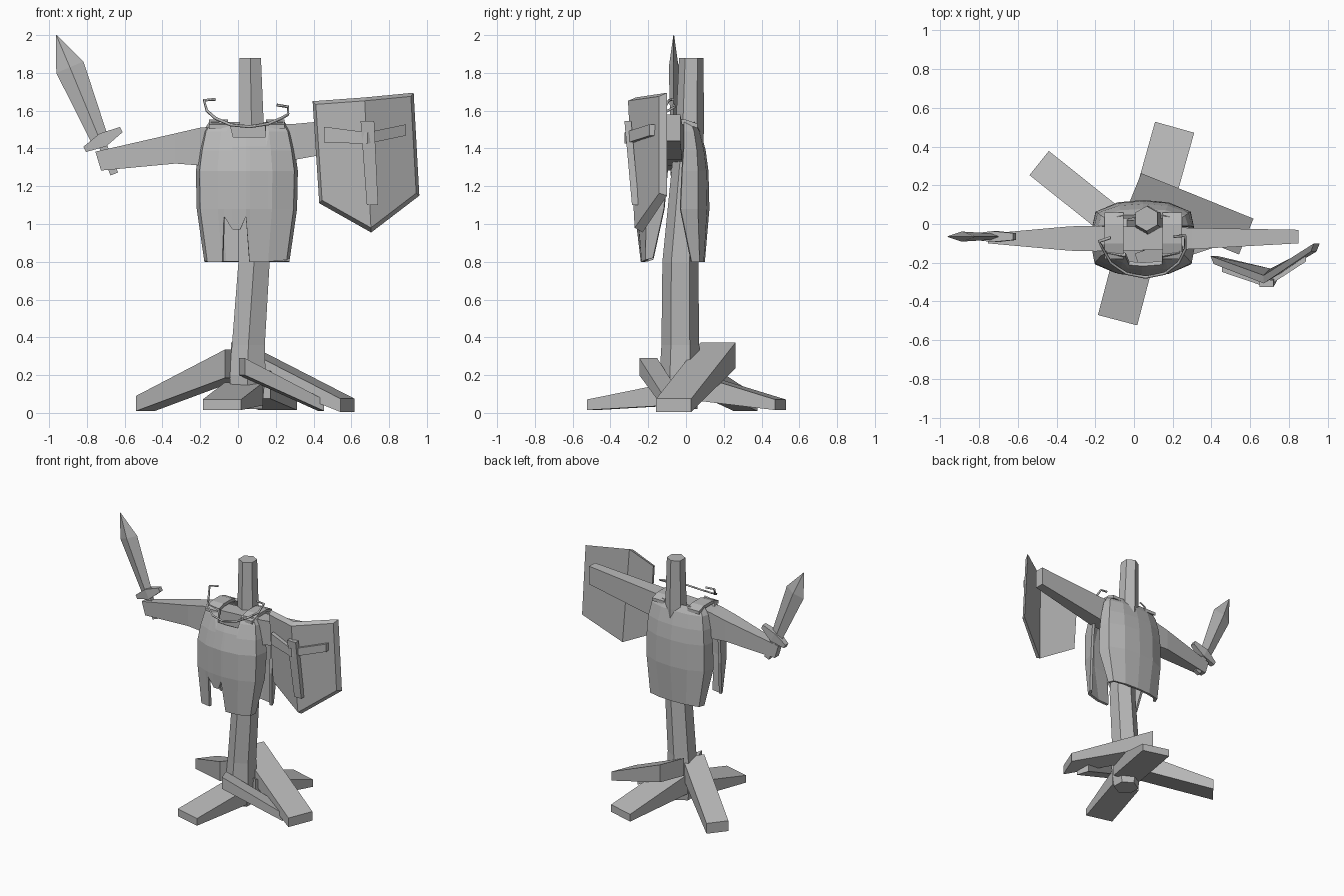
import bpy, bmesh
from mathutils import Vector as V

cube = bpy.data.objects.get("Cube")
if cube:
    bpy.data.objects.remove(cube, do_unlink=True)

wood = bpy.data.materials.new("plain grey")
wood.use_nodes = True
GREY = (0.48, 0.48, 0.48, 1)
wood.diffuse_color = GREY
wood.node_tree.nodes["Principled BSDF"].inputs["Base Color"].default_value = GREY


def finish(name, bm):
    bmesh.ops.recalc_face_normals(bm, faces=bm.faces)
    mesh = bpy.data.meshes.new(name)
    bm.to_mesh(mesh)
    bm.free()
    mesh.materials.append(wood)
    obj = bpy.data.objects.new(name, mesh)
    bpy.context.collection.objects.link(obj)
    return obj


def loft(name, rings):
    """Skin a row of equal rings and cap both ends."""
    bm = bmesh.new()
    rows = [[bm.verts.new(p) for p in ring] for ring in rings]
    n = len(rows[0])
    for a, b in zip(rows, rows[1:]):
        for i in range(n):
            j = (i + 1) % n
            bm.faces.new((a[i], a[j], b[j], b[i]))
    bm.faces.new(rows[0])
    bm.faces.new(rows[-1])
    return finish(name, bm)


def box(c, a, b):
    c, a, b = V(c), V(a), V(b)
    return [c - a - b, c + a - b, c + a + b, c - a + b]


def diamond(c, a, b):
    c, a, b = V(c), V(a), V(b)
    return [c - a, c - b, c + a, c + b]


def lerp(keys, z):
    """Interpolate a row of (z, values...) keys."""
    z = min(max(z, keys[0][0]), keys[-1][0])
    for lo, hi in zip(keys, keys[1:]):
        if z <= hi[0]:
            t = (z - lo[0]) / (hi[0] - lo[0])
            return [p + (q - p) * t for p, q in zip(lo[1:], hi[1:])]


# Upright six-sided post: z, x, y, radius
hexagon = [(1, 0), (.5, .87), (-.5, .87), (-1, 0), (-.5, -.87), (.5, -.87)]
post = [(.02, .05, -.03, .09), (.2, .05, -.03, .11), (.36, .055, -.03, .1),
        (.8, .085, -.03, .095), (1.5, .072, .02, .075), (1.88, .065, .028, .065)]
# rotate the hexagon by swapping axes so a corner faces front
loft("post", [[(x + r * v, y + r * u, z) for u, v in hexagon] for z, x, y, r in post])


# Sloping foot beams: outer and inner centre, half width, half heights
def foot(name, outer, inner, half, h_out, h_in):
    d = V(inner) - V(outer)
    side = V((-d.y, d.x, 0)).normalized() * half
    loft(name, [box(outer, side, (0, 0, h_out)), box(inner, side, (0, 0, h_in))])


foot("back_foot", (.21, .5, .043), (.07, .0, .15), .105, .028, .075)
foot("front_foot", (-.085, -.497, .043), (.03, -.06, .1), .105, .028, .06)
foot("right_foot", (-.49, .315, .05), (-.02, -.06, .26), .08, .04, .075)
foot("left_foot", (.58, -.065, .04), (.0, .17, .305), .1, .035, .068)
foot("front_brace", (.44, -.06, .04), (.02, -.2, .245), .05, .03, .045)

# Cross beam for the arms: x, y, z, half depth, half height
arms = [(-.74, -.075, 1.333, .025, .05), (-.33, -.075, 1.4, .063, .08),
        (-.2, -.075, 1.41, .066, .1), (.3, -.075, 1.435, .055, .095),
        (.85, -.065, 1.51, .035, .07)]
loft("arm_beam", [box((x, y, z), (0, d, 0), (.015 if x < -.7 else 0, 0, -h))
                  for x, y, z, d, h in arms])

# Tunic panels: keys hold z, half width, edge y, outer y
FRONT = [(.8, .225, -.18, -.24), (1.05, .265, -.12, -.27), (1.28, .27, -.1, -.27),
         (1.42, .25, -.1, -.235), (1.5, .23, -.1, -.2), (1.54, .2, -.12, -.17)]
BACK = [(.8, .225, .03, .1), (1.0, .262, -.03, .12), (1.2, .27, -.025, .13),
        (1.42, .25, -.01, .1), (1.5, .23, -.01, .075), (1.54, .2, -.01, .05)]
BULGE = [(0, 1), (.5, .92), (.93, .6), (1, 0)]


def panel(name, keys, hem, neck):
    bm = bmesh.new()
    grid = []
    for u, low in hem:
        top = neck if abs(u) < .42 else 1.54
        column = []
        for z in (low, 1.08, 1.28, 1.39, top - .05, top):
            half, edge, outer = lerp(keys, z)
            y = edge + (outer - edge) * lerp(BULGE, abs(u))[0]
            column.append(bm.verts.new((.047 + half * u, y, z)))
        grid.append(column)
    for a, b in zip(grid, grid[1:]):
        for i in range(len(a) - 1):
            bm.faces.new((a[i], b[i], b[i + 1], a[i + 1]))
    obj = finish(name, bm)
    mod = obj.modifiers.new("thickness", "SOLIDIFY")
    mod.thickness = .02
    mod.offset = -1


panel("tunic_front", FRONT,
      [(-1, .81), (-.93, .8), (-.58, .8), (-.46, 1.04), (-.3, .97), (-.14, .97),
       (-.02, 1.04), (.06, .8), (.41, .8), (.5, .8), (.93, .81), (1, .82)], 1.46)
panel("tunic_back", BACK, [(u, .8) for u in (-1, -.93, -.5, 0, .5, .93, 1)], 1.54)

# Shoulder straps joining the panels
for side, name in ((-1, "right_strap"), (1, "left_strap")):
    loft(name, [box((.047 + side * .15, y, z), (.05, 0, 0), (0, 0, .012))
                for y, z in ((-.18, 1.515), (-.1, 1.54), (0, 1.54), (.06, 1.52))])

# Bent wire around the neck with hooked ends
wire = [(-.12, -.07, 1.66), (-.18, -.09, 1.655), (-.165, -.12, 1.6), (-.12, -.2, 1.56),
        (-.04, -.255, 1.525), (.06, -.275, 1.515), (.16, -.255, 1.53), (.23, -.2, 1.56),
        (.265, -.13, 1.58), (.265, -.06, 1.62), (.205, -.065, 1.63)]
curve = bpy.data.curves.new("neck_wire", "CURVE")
curve.dimensions = "3D"
curve.bevel_depth = .008
curve.bevel_resolution = 0
curve.use_fill_caps = True
spline = curve.splines.new("POLY")
spline.points.add(len(wire) - 1)
for point, co in zip(spline.points, wire):
    point.co = (*co, 1)
curve.materials.append(wood)
bpy.context.collection.objects.link(bpy.data.objects.new("neck_wire", curve))

# Sword: blade, guard and grip
Y = -.065
loft("sword_blade", [diamond((x, Y, z), (a, 0, a * .42), (0, b, 0)) for x, z, a, b in
                     ((-.725, 1.43, .042, .016), (-.89, 1.83, .072, .026),
                      (-.962, 2.0, .002, .002))])
loft("sword_guard", [box((x, Y, z), (-h * .5, 0, h), (0, d, 0)) for x, z, h, d in
                     ((-.812, 1.395, .014, .018), (-.715, 1.445, .034, .028),
                      (-.618, 1.5, .014, .018))])
loft("sword_grip", [box((x, Y, z), (.02, 0, .008), (0, .016, 0))
                    for x, z in ((-.655, 1.265), (-.725, 1.44))])

# Folded shield with a chamfered face
back = [V(p) for p in ((.395, -.165, 1.65), (.67, -.265, 1.67), (.93, -.1, 1.695),
                       (.96, -.1, 1.15), (.705, -.23, .955), (.43, -.165, 1.11))]
mid = sum(back, V()) / 6
bm = bmesh.new()
rear = [bm.verts.new(p) for p in back]
face = [bm.verts.new((p.x + (mid.x - p.x) * .06, p.y - .042, p.z + (mid.z - p.z) * .06))
        for p in back]
for ring in (rear, face):
    bm.faces.new((ring[0], ring[1], ring[4], ring[5]))
    bm.faces.new((ring[1], ring[2], ring[3], ring[4]))
for i in range(6):
    j = (i + 1) % 6
    bm.faces.new((rear[i], rear[j], face[j], face[i]))
finish("shield", bm)

# Raised cross on the shield
loft("shield_cross_upright", [box((x, y, z), (w, 0, 0), (0, .018, 0)) for x, y, z, w in
                              ((.685, -.308, 1.545, .036), (.712, -.268, 1.1, .03))])
loft("shield_cross_bar", [box((x, y, z), (0, .018, 0), (0, 0, h)) for x, y, z, h in
                          ((.455, -.23, 1.473, .042), (.685, -.308, 1.455, .03),
                           (.89, -.175, 1.498, .03))])
